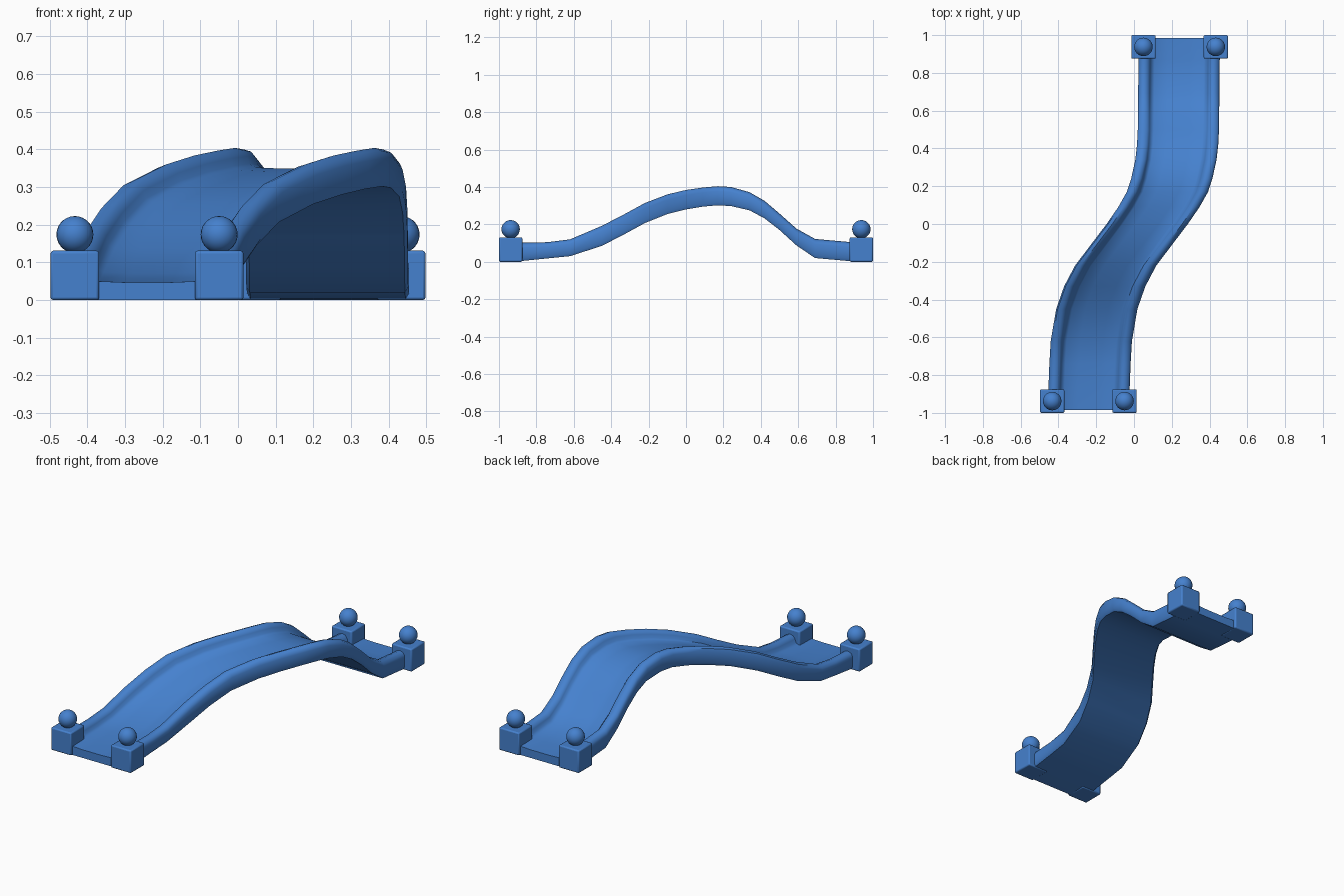
import bpy, bmesh

if "Cube" in bpy.data.objects:
    bpy.data.objects.remove(bpy.data.objects["Cube"])

blue = bpy.data.materials.new("blue")
blue.diffuse_color = (0.06, 0.22, 0.62, 1)
blue.use_nodes = True
blue.node_tree.nodes["Principled BSDF"].inputs["Base Color"].default_value = blue.diffuse_color


def finish(ob, angle):
    ob.data.materials.append(blue)
    bpy.ops.object.select_all(action='DESELECT')
    ob.select_set(True)
    bpy.context.view_layer.objects.active = ob
    bpy.ops.object.shade_smooth_by_angle(angle=angle)


# Path stations: y, centre x, underside height, vertical thickness scale
path = [(-0.985, -0.24, 0.0, 1), (-0.87, -0.238, 0.005, 0.95),
        (-0.74, -0.233, 0.018, 0.85), (-0.62, -0.226, 0.03, 0.88),
        (-0.45, -0.197, 0.085, 1.05), (-0.33, -0.155, 0.147, 1.05),
        (-0.22, -0.097, 0.207, 1.05), (-0.1, -0.006, 0.255, 1.03),
        (0.0, 0.07, 0.28, 1.02), (0.09, 0.132, 0.295, 1),
        (0.17, 0.177, 0.302, 1), (0.24, 0.2, 0.298, 1),
        (0.34, 0.222, 0.275, 0.95), (0.42, 0.231, 0.232, 0.92),
        (0.5, 0.235, 0.17, 0.86), (0.59, 0.236, 0.088, 0.88),
        (0.69, 0.237, 0.02, 1), (0.87, 0.239, 0.004, 1),
        (0.985, 0.24, 0.0, 1)]

# Half cross-section: underside corner, round side rail, dished deck
half = [(0.206, 0.0), (0.215, 0.015), (0.215, 0.075), (0.207, 0.093),
        (0.185, 0.102), (0.165, 0.096), (0.153, 0.08), (0.147, 0.06),
        (0.13, 0.05), (0.06, 0.047)]
section = half + [(-x, z) for x, z in reversed(half)]

# Swept bridge
bm = bmesh.new()
rings = [[bm.verts.new((cx + x, y, z0 + z * s)) for x, z in section]
         for y, cx, z0, s in path]
n = len(section)
for a, b in zip(rings, rings[1:]):
    for i in range(n):
        j = (i + 1) % n
        bm.faces.new((a[i], a[j], b[j], b[i]))
bm.faces.new(rings[0])
bm.faces.new(rings[-1])
bmesh.ops.recalc_face_normals(bm, faces=bm.faces[:])
mesh = bpy.data.meshes.new("bridge_deck")
bm.to_mesh(mesh)
bm.free()
bridge = bpy.data.objects.new("bridge_deck", mesh)
bpy.context.collection.objects.link(bridge)
finish(bridge, 0.8)

# Corner posts with ball finials, the back pair rotated from the front pair
for end, sign in (("front", 1), ("back", -1)):
    for side, x in (("outer", -0.433), ("inner", -0.05)):
        px, py = sign * x, -0.9375 * sign
        bpy.ops.mesh.primitive_cube_add(size=1, location=(px, py, 0.0655))
        post = bpy.context.object
        post.name = f"{end}_{side}_post"
        post.scale = (0.129, 0.125, 0.131)
        bpy.ops.object.transform_apply(location=False, rotation=False, scale=True)
        bev = post.modifiers.new("bevel", 'BEVEL')
        bev.width = 0.007
        bev.segments = 2
        finish(post, 0.6)

        bpy.ops.mesh.primitive_uv_sphere_add(segments=24, ring_count=14, radius=0.049,
                                             location=(px, py, 0.174))
        ball = bpy.context.object
        ball.name = f"{end}_{side}_ball"
        finish(ball, 1.0)
